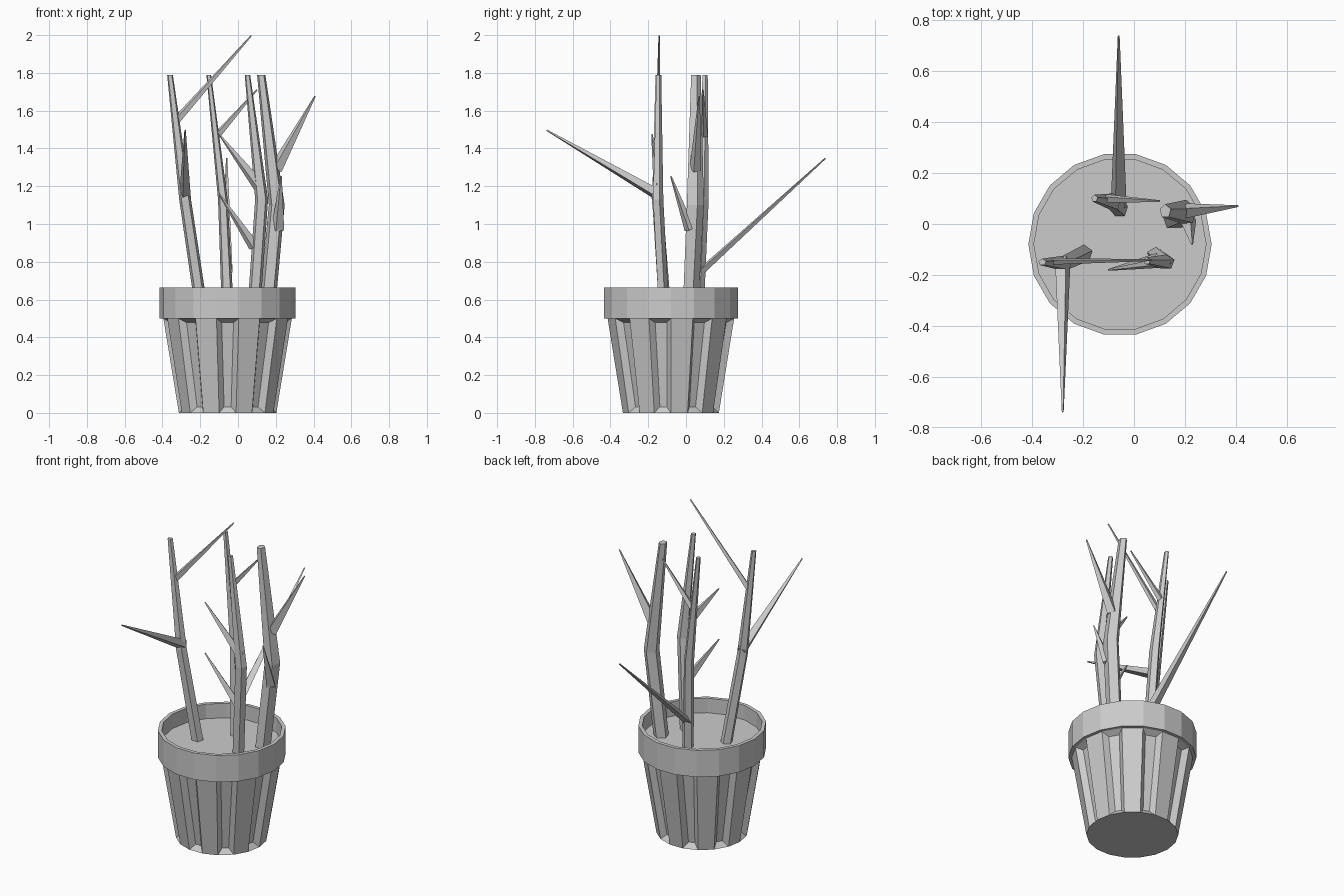
import bpy, bmesh
from math import cos, sin, tau
from mathutils import Vector

if "Cube" in bpy.data.objects:
    bpy.data.objects.remove(bpy.data.objects["Cube"])

CX, CY, SIDES = -0.055, -0.08, 18


def finish(name, bm):
    mesh = bpy.data.meshes.new(name)
    bmesh.ops.recalc_face_normals(bm, faces=bm.faces)
    bm.to_mesh(mesh)
    bm.free()
    obj = bpy.data.objects.new(name, mesh)
    bpy.context.collection.objects.link(obj)
    return obj


def bridge(bm, a, b):
    n = len(a)
    return [bm.faces.new((a[i], a[(i + 1) % n], b[(i + 1) % n], b[i])) for i in range(n)]


def pot_ring(bm, r, z):
    return [bm.verts.new((CX + r * cos(tau * i / SIDES), CY + r * sin(tau * i / SIDES), z))
            for i in range(SIDES)]


def limb(name, points, upright=False, n=5):
    """Tapered tube; each point is x, y, z, half width, half depth."""
    bm = bmesh.new()
    d = (Vector(points[-1][:3]) - Vector(points[0][:3])).normalized()
    u = d.cross(Vector((0, 0, 1))).normalized()
    v = u.cross(d)
    if upright:
        u, v = Vector((1, 0, 0)), Vector((0, 1, 0))
    rings = []
    for x, y, z, a, b in points:
        rings.append([bm.verts.new(Vector((x, y, z)) + u * a * cos(tau * (i + .25) / n)
                                   + v * b * sin(tau * (i + .25) / n)) for i in range(n)])
    for a, b in zip(rings, rings[1:]):
        bridge(bm, a, b)
    bm.faces.new(rings[0])
    bm.faces.new(rings[-1])
    return finish(name, bm)


# Fluted pot body: every second side is a sunken panel
bm = bmesh.new()
low, high = pot_ring(bm, 0.258, 0), pot_ring(bm, 0.34, 0.5)
sides = bridge(bm, low, high)
bm.faces.new(low[::-1])
bm.normal_update()
bmesh.ops.inset_individual(bm, faces=sides[1::2], thickness=0.027, depth=-0.03,
                           use_even_offset=True)
finish("pot_body", bm)

# Rim band with inner wall
bm = bmesh.new()
profile = [(0.325, 0.5), (0.36, 0.5), (0.36, 0.665), (0.338, 0.665), (0.338, 0.57)]
rings = [pot_ring(bm, r, z) for r, z in profile]
for a, b in zip(rings, rings[1:]):
    bridge(bm, a, b)
finish("pot_rim", bm)

# Soil
bm = bmesh.new()
bm.faces.new(pot_ring(bm, 0.338, 0.575))
finish("soil", bm)

# Trunks
trunks = {
    "front_left": [(-.195, -.115, .56, .035, .035), (-.28, -.155, 1.13, .033, .03),
                   (-.36, -.15, 1.79, .016, .014)],
    "back": [(-.055, .06, .56, .033, .035), (-.08, .085, 1.13, .027, .035),
             (-.155, .1, 1.79, .013, .015)],
    "front_right": [(.085, -.12, .56, .036, .03), (.125, -.15, 1.13, .036, .03),
                    (.05, -.145, 1.79, .015, .014)],
    "right": [(.155, .02, .56, .045, .045), (.205, .045, 1.1, .044, .05),
              (.123, .05, 1.79, .023, .028)],
}
for key, pts in trunks.items():
    limb("trunk_" + key, pts, upright=True)

# Pointed side branches: start, tip, half width, half thickness
branches = [
    ("front", (-.28, -.14, 1.15), (-.28, -.738, 1.497), .033, .032),
    ("upper_left", (-.325, -.147, 1.55), (.07, -.142, 1.997), .014, .022),
    ("back", (-.06, .07, .74), (-.06, .738, 1.348), .034, .02),
    ("upper_back", (-.11, .1, 1.47), (.1, .09, 1.71), .018, .02),
    ("middle_left", (.12, -.15, 1.19), (-.1, -.18, 1.475), .022, .036),
    ("lower_left", (.085, -.135, .88), (-.1, -.18, 1.16), .022, .03),
    ("right", (.2, .05, 1.29), (.408, .07, 1.677), .032, .036),
    ("lower_right", (.21, .02, .97), (.228, -.08, 1.253), .036, .028),
]
for key, a, b, w, t in branches:
    limb("branch_" + key, [(*a, w, t), (*b, .004, .004)], n=4)
